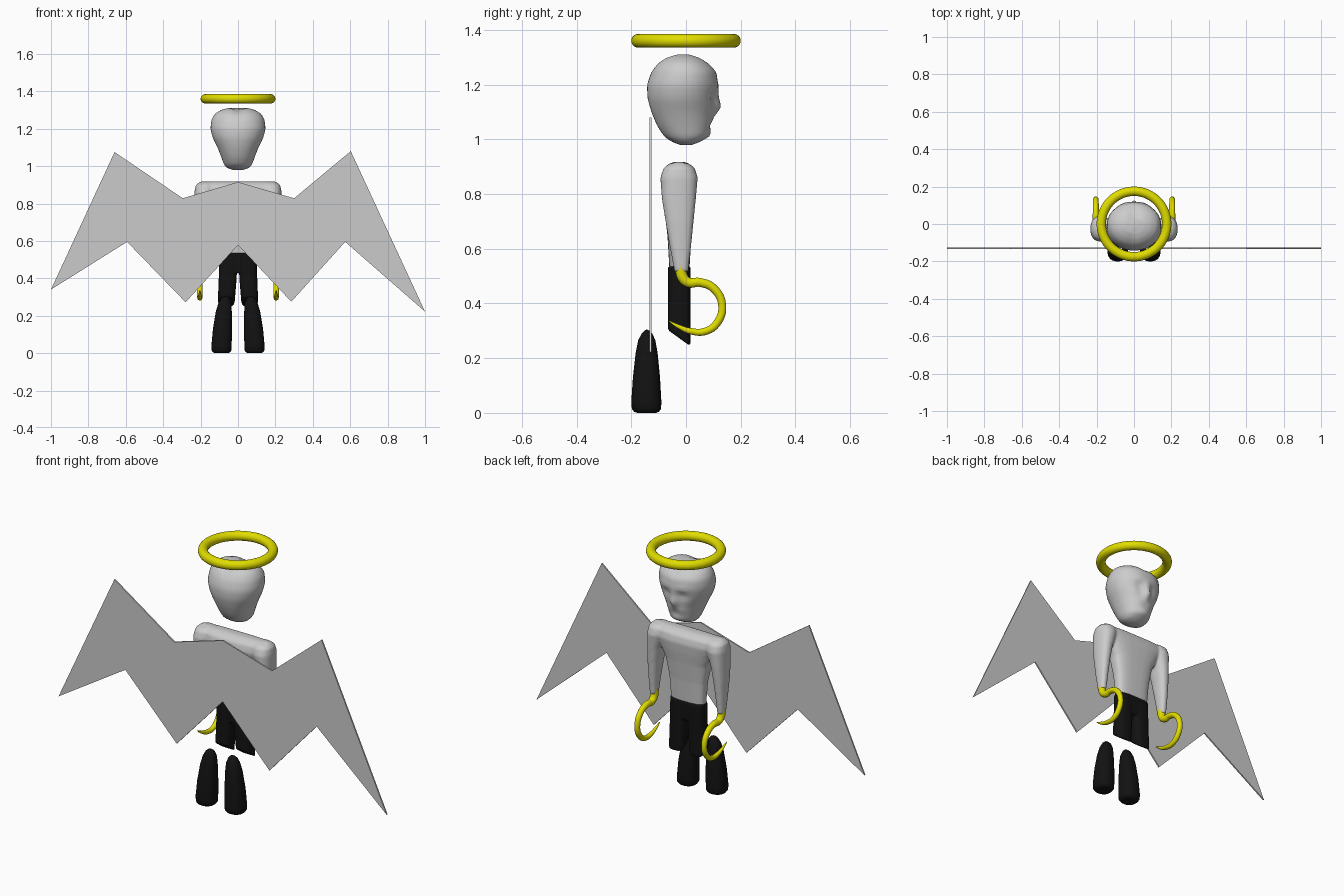
import bpy, bmesh
from math import sin, cos, pi, exp, copysign

if "Cube" in bpy.data.objects:
    bpy.data.objects.remove(bpy.data.objects["Cube"])


def material(name, rgb):
    m = bpy.data.materials.new(name)
    m.diffuse_color = (*rgb, 1)
    m.use_nodes = True
    m.node_tree.nodes["Principled BSDF"].inputs["Base Color"].default_value = m.diffuse_color
    return m


YELLOW = material("yellow", (0.75, 0.72, 0.0))
BLACK = material("black", (0.006, 0.006, 0.006))


def loft(bm, rings, power=2.0, n=32, slope=0.0, side=1):
    """Skin superellipse rings (z, centre x, half width, back y, front y)."""
    rows = []
    for z, cx, rx, y0, y1 in rings:
        row = []
        for i in range(n):
            c, s = cos(2 * pi * i / n), sin(2 * pi * i / n)
            u = copysign(abs(c) ** (2 / power), c)
            v = copysign(abs(s) ** (2 / power), s)
            y = (y0 + y1) / 2 + v * (y1 - y0) / 2
            sl = slope if z == rings[0][0] else 0
            row.append(bm.verts.new((side * (cx + rx * u), y, z + sl * v)))
        rows.append(row)
    for a, b in zip(rows, rows[1:]):
        for i in range(n):
            j = (i + 1) % n
            bm.faces.new((a[i], a[j], b[j], b[i]))
    bm.faces.new(rows[0][::-1])
    bm.faces.new(rows[-1])


def finish(name, bm, mat=None, smooth=True):
    bmesh.ops.recalc_face_normals(bm, faces=bm.faces)
    me = bpy.data.meshes.new(name)
    bm.to_mesh(me)
    bm.free()
    ob = bpy.data.objects.new(name, me)
    bpy.context.collection.objects.link(ob)
    if mat:
        me.materials.append(mat)
    if smooth:
        me.shade_smooth()
    return ob


def fuse(ob, voxel, smooth):
    """Merge overlapping lofts into one soft skin."""
    r = ob.modifiers.new("fuse", 'REMESH')
    r.mode = 'VOXEL'
    r.voxel_size = voxel
    r.use_smooth_shade = True
    s = ob.modifiers.new("soften", 'SMOOTH')
    s.factor, s.iterations = 0.5, smooth


# halo
bpy.ops.mesh.primitive_torus_add(major_radius=0.175, minor_radius=0.025,
                                 major_segments=64, minor_segments=20, location=(0, 0, 1.36))
halo = bpy.context.object
halo.name = "halo"
halo.data.materials.append(YELLOW)
halo.data.shade_smooth()

# wings: one thin flat sheet
outline = [(-1.0, .34), (-.66, 1.075), (-.295, .828), (0, .915), (.3, .828), (.603, 1.08),
           (1.0, .222), (.573, .595), (.285, .275), (0, .578), (-.28, .272), (-.593, .595)]
bm = bmesh.new()
sheet = bm.faces.new([bm.verts.new((x, -.134, z)) for x, z in outline])
ext = bmesh.ops.extrude_face_region(bm, geom=[sheet])
bmesh.ops.translate(bm, vec=(0, .008, 0),
                    verts=[g for g in ext["geom"] if isinstance(g, bmesh.types.BMVert)])
finish("wings", bm, smooth=False)

# head: lofted profile, then face features pushed in and out
key = [(.979, .025, -.02, .02), (.99, .06, -.05, .05), (1.01, .076, -.08, .082),
       (1.05, .09, -.106, .092), (1.10, .11, -.127, .098), (1.15, .135, -.141, .108),
       (1.20, .148, -.143, .116), (1.25, .142, -.127, .112), (1.28, .124, -.106, .085),
       (1.30, .092, -.078, .055), (1.312, .05, -.045, .025)]
rings = []
for a, b in zip(key, key[1:]):
    for t in (0, 1 / 3, 2 / 3):
        z, rx, y0, y1 = [p + (q - p) * t for p, q in zip(a, b)]
        rings.append((z, 0, rx, y0, y1))
rings.append((key[-1][0], 0, *key[-1][1:]))
bm = bmesh.new()
loft(bm, rings, power=2.1, n=64)
# x, z, x spread, z spread, depth
features = [(0, 1.115, .018, .022, .034), (0, 1.155, .014, .03, .016),
            (.05, 1.195, .035, .014, .010), (.045, 1.16, .024, .016, -.016),
            (.03, 1.072, .03, .012, .008), (0, 1.05, .035, .007, -.008),
            (0, 1.018, .03, .014, .008), (.07, 1.12, .02, .02, .006)]
for v in bm.verts:
    x, z = abs(v.co.x), v.co.z
    if v.co.y > 0:
        for fx, fz, sx, sz, d in features:
            v.co.y += d * exp(-((x - fx) / sx) ** 2 - ((z - fz) / sz) ** 2)
    v.co.z -= .012 * exp(-(x / .03) ** 2) * max(0, (z - 1.22) / .09)
head = finish("head", bm)
s = head.modifiers.new("soften", 'SMOOTH')
s.factor, s.iterations = 0.5, 4

# torso and arms, fused at the shoulders
bm = bmesh.new()
loft(bm, [(.515, 0, .098, -.06, .012), (.65, 0, .108, -.068, .02), (.75, 0, .128, -.08, .03),
          (.81, 0, .16, -.088, .038), (.86, 0, .2, -.092, .042), (.895, 0, .215, -.082, .032),
          (.912, 0, .21, -.06, .01), (.918, 0, .2, -.04, -.01)], power=3)
for side in (-1, 1):
    loft(bm, [(.515, .205, .019, -.042, .008), (.6, .204, .025, -.058, .018),
              (.7, .2, .033, -.075, .028), (.78, .193, .04, -.088, .036),
              (.86, .18, .053, -.094, .043), (.895, .175, .052, -.082, .032),
              (.912, .17, .04, -.06, .01)], power=2.3, side=side)
fuse(finish("torso_and_arms", bm), .007, 4)

# trousers: pelvis and two thighs with slanted open ends
bm = bmesh.new()
loft(bm, [(.43, 0, .07, -.06, .012), (.47, 0, .1, -.064, .015), (.535, 0, .102, -.066, .017)],
     power=3)
for side in (-1, 1):
    loft(bm, [(.273, .063, .045, -.066, .017), (.4, .055, .048, -.066, .017),
              (.53, .052, .048, -.066, .017)], power=2.8, slope=-.03, side=side)
fuse(finish("trousers", bm, BLACK), .006, 2)

for side, tag in ((-1, "left"), (1, "right")):
    # lower legs: domed, tapered stumps set behind the thighs
    bm = bmesh.new()
    loft(bm, [(0, .088, .035, -.178, -.11), (.004, .088, .046, -.19, -.099),
              (.015, .088, .053, -.198, -.091), (.04, .088, .054, -.2, -.09),
              (.13, .083, .051, -.194, -.095), (.22, .076, .043, -.184, -.104),
              (.265, .071, .035, -.175, -.112), (.29, .069, .024, -.162, -.123),
              (.3, .068, .014, -.153, -.133), (.304, .068, .004, -.146, -.14)],
         power=2.3, side=side)
    finish(tag + "_lower_leg", bm, BLACK)

    # hook hands: tapered tube along a curl
    path = [(-.018, .54, 1.15), (-.014, .50, 1.1), (.008, .477, 1), (.05, .477, .9),
            (.1, .456, .85), (.132, .395, .8), (.113, .328, .8), (.07, .298, .75),
            (.02, .298, .65), (-.03, .317, .4), (-.062, .336, .12)]
    cu = bpy.data.curves.new(tag + "_hook", 'CURVE')
    cu.dimensions = '3D'
    cu.bevel_depth = .0185
    cu.bevel_resolution = 5
    cu.use_fill_caps = True
    sp = cu.splines.new('BEZIER')
    sp.resolution_u = 8
    sp.bezier_points.add(len(path) - 1)
    for p, (y, z, r) in zip(sp.bezier_points, path):
        p.co = (side * .204, y, z)
        p.radius = r
        p.handle_left_type = p.handle_right_type = 'AUTO'
    cu.materials.append(YELLOW)
    bpy.context.collection.objects.link(bpy.data.objects.new(tag + "_hook", cu))
